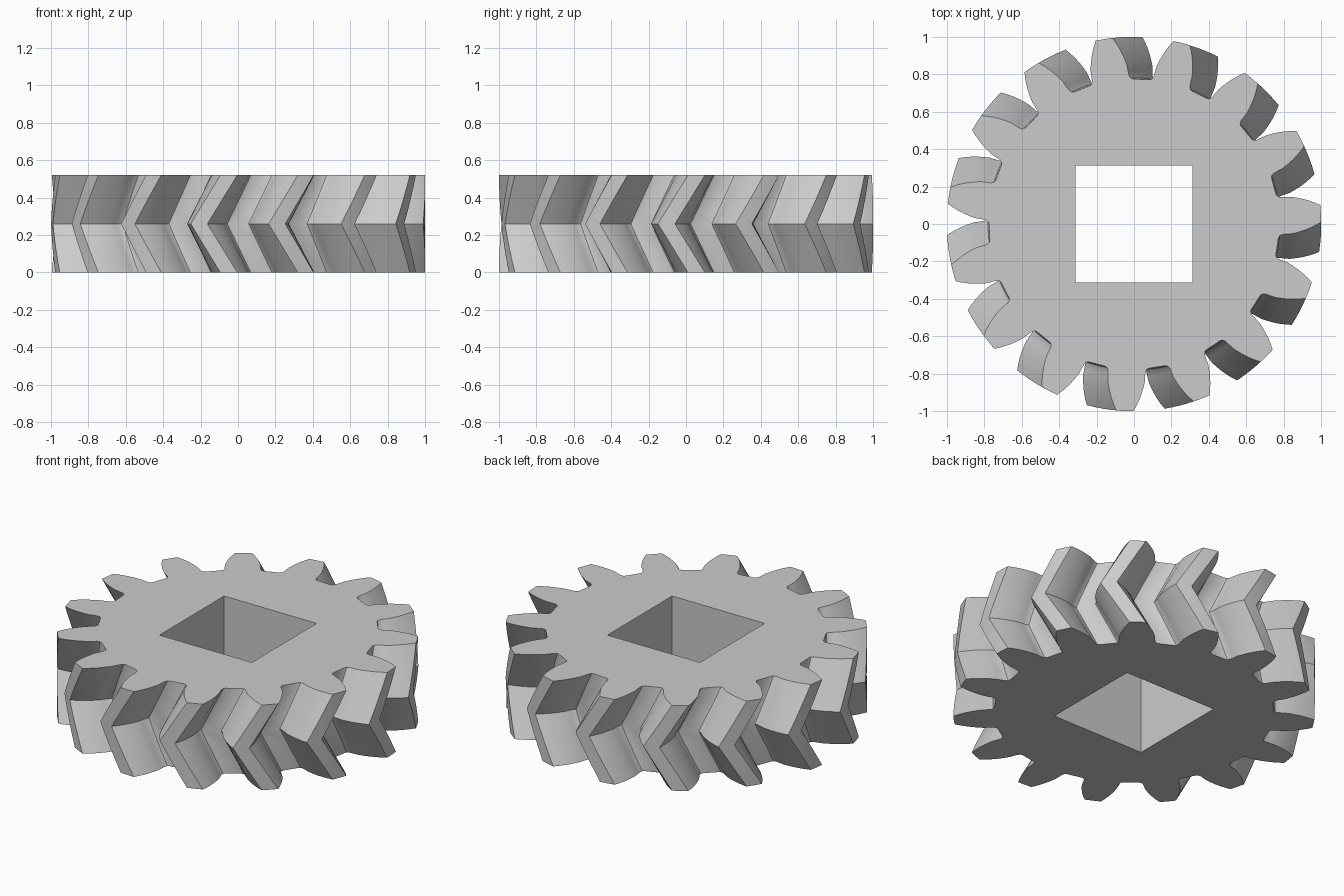
import bpy, bmesh
from math import cos, sin, radians

if "Cube" in bpy.data.objects:
    bpy.data.objects.remove(bpy.data.objects["Cube"], do_unlink=True)

TEETH = 15
HEIGHT = 0.52
TWIST = 9.2          # degrees each face is turned against the middle
SLICES = 4           # slices in each half of the herringbone
HOLE = 0.312         # half the side of the square bore

# Half tooth as (radius, degrees from the tooth centre), root to tip
FLANK = [(0.775, 8.7), (0.78, 7.8), (0.795, 7.2), (0.82, 6.95), (0.85, 6.65),
         (0.88, 6.0), (0.91, 5.3), (0.94, 4.5), (0.97, 3.6), (1.0, 2.6)]
TOOTH = [(r, a) for r, a in FLANK] + [(1.0, 0)] + [(r, -a) for r, a in FLANK[::-1]]

metal = bpy.data.materials.new("plain grey")
metal.use_nodes = True
grey = (0.6, 0.6, 0.6, 1)
metal.diffuse_color = grey
metal.node_tree.nodes["Principled BSDF"].inputs["Base Color"].default_value = grey

bm = bmesh.new()


def gear_ring(z, turn):
    """Full toothed outline at one height."""
    ring = []
    for k in range(TEETH):
        centre = 90 + turn - k * 360 / TEETH
        for r, a in TOOTH:
            t = radians(centre + a)
            ring.append(bm.verts.new((r * cos(t), r * sin(t), z)))
    return ring


def square_ring(z):
    return [bm.verts.new((x * HOLE, y * HOLE, z))
            for x, y in ((1, 1), (1, -1), (-1, -1), (-1, 1))]


def skin(lower, upper):
    n = len(lower)
    for i in range(n):
        j = (i + 1) % n
        bm.faces.new((lower[i], lower[j], upper[j], upper[i]))


def cap(outer, inner):
    edges = [bm.edges.get((loop[i - 1], loop[i]))
             for loop in (outer, inner) for i in range(len(loop))]
    bmesh.ops.triangle_fill(bm, edges=edges, use_beauty=True)


# Toothed rim: twists one way up to the middle, then back again
rings = []
for s in range(-SLICES, SLICES + 1):
    rings.append(gear_ring(HEIGHT / 2 * (1 + s / SLICES), TWIST * abs(s) / SLICES))
for low, high in zip(rings, rings[1:]):
    skin(low, high)

# Square bore and flat end faces
bore = [square_ring(0), square_ring(HEIGHT)]
skin(*bore)
cap(rings[0], bore[0])
cap(rings[-1], bore[1])
bmesh.ops.recalc_face_normals(bm, faces=bm.faces[:])

mesh = bpy.data.meshes.new("herringbone_gear")
bm.to_mesh(mesh)
bm.free()
mesh.materials.append(metal)
gear = bpy.data.objects.new("herringbone_gear", mesh)
bpy.context.collection.objects.link(gear)

# Smooth flanks, sharp corners
bpy.ops.object.select_all(action='DESELECT')
gear.select_set(True)
bpy.context.view_layer.objects.active = gear
bpy.ops.object.shade_smooth_by_angle(angle=radians(25))
